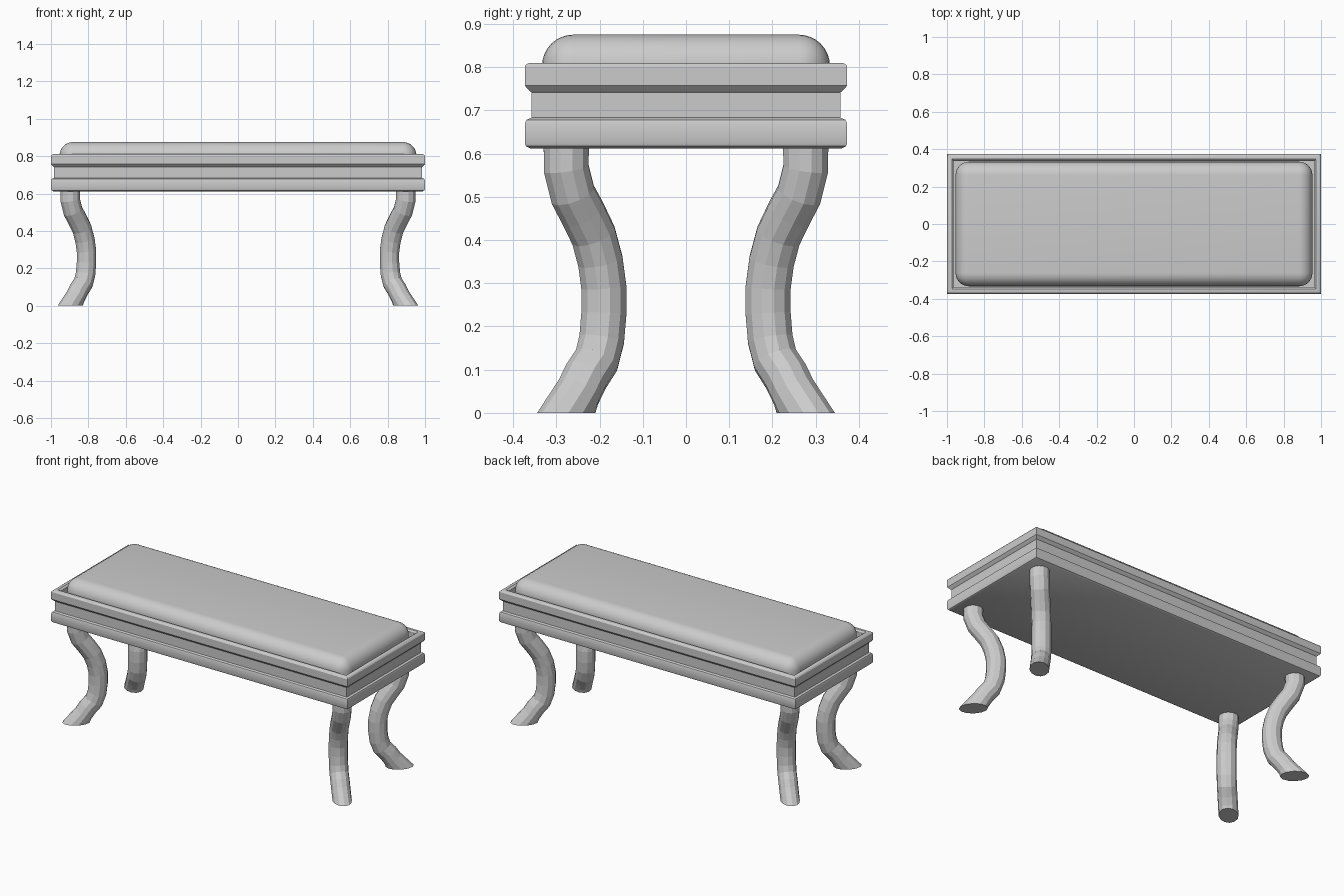
import bpy, bmesh, math
from mathutils import Vector

if "Cube" in bpy.data.objects:
    bpy.data.objects.remove(bpy.data.objects["Cube"])


def finish(bm, name, smooth=True):
    bmesh.ops.recalc_face_normals(bm, faces=bm.faces[:])
    me = bpy.data.meshes.new(name)
    bm.to_mesh(me)
    bm.free()
    ob = bpy.data.objects.new(name, me)
    bpy.context.collection.objects.link(ob)
    if smooth:
        bpy.ops.object.select_all(action='DESELECT')
        bpy.context.view_layer.objects.active = ob
        ob.select_set(True)
        bpy.ops.object.shade_smooth_by_angle(angle=math.radians(30))
    return ob


def loft(bm, rings):
    """Skin closed rings of points and cap both ends."""
    loops = [[bm.verts.new(p) for p in r] for r in rings]
    n = len(loops[0])
    for a, b in zip(loops, loops[1:]):
        for i in range(n):
            j = (i + 1) % n
            bm.faces.new((a[i], a[j], b[j], b[i]))
    bm.faces.new(loops[0])
    bm.faces.new(loops[-1])


# Seat frame: moulding profile (inset, z) carried round a rectangle
HX, HY = 1.0, 0.373
profile = [(0.012, 0.612), (0.003, 0.617), (0, 0.624), (0, 0.669),
           (0.004, 0.678), (0.016, 0.683), (0.016, 0.741),
           (0.011, 0.745), (0, 0.757), (0, 0.801), (0.003, 0.806),
           (0.010, 0.810), (0.026, 0.810), (0.032, 0.806),
           (0.036, 0.800), (0.036, 0.757)]
bm = bmesh.new()
loft(bm, [[(sx * (HX - i), sy * (HY - i), z)
           for sx, sy in ((-1, -1), (1, -1), (1, 1), (-1, 1))]
          for i, z in profile])
finish(bm, "seat_frame")

# Cushion: box with rounded top and vertical edges
bm = bmesh.new()
bmesh.ops.create_cube(bm, size=1)
z0, z1 = 0.73, 0.875
for v in bm.verts:
    v.co = Vector((v.co.x * 1.908, v.co.y * 0.666, z1 if v.co.z > 0 else z0))
edges = [e for e in bm.edges if max(v.co.z for v in e.verts) > 0.8]
bmesh.ops.bevel(bm, geom=edges, offset=0.072, segments=8, profile=0.5,
                affect='EDGES', clamp_overlap=True)
finish(bm, "cushion")

# Cabriole legs: tube bending in the diagonal plane, (diagonal shift, z)
path = [(0, 0.612), (0, 0.565), (-0.015, 0.505), (-0.038, 0.462),
        (-0.063, 0.41), (-0.079, 0.35), (-0.087, 0.29), (-0.087, 0.23),
        (-0.082, 0.17), (-0.070, 0.122), (-0.046, 0.085),
        (-0.028, 0.048), (0, 0)]
TOP_X, TOP_Y, R, SIDES = 0.897, 0.277, 0.054, 12


def leg(name, sx, sy):
    diag = Vector((sx, sy, 0)).normalized()
    side = Vector((-diag.y, diag.x, 0))
    up = Vector((0, 0, 1))
    pts = [Vector((sx * (TOP_X + t), sy * (TOP_Y + t), z)) for t, z in path]
    rings = []
    for k, p in enumerate(pts):
        if k == 0:
            n = diag * R
        elif k == len(pts) - 1:
            n = diag * 0.079          # foot is cut level with the floor
        else:
            tan = pts[k + 1] - pts[k - 1]
            tan.normalize()
            n = (diag - tan * diag.dot(tan)).normalized() * R
        rings.append([p + n * math.cos(a) + side * R * math.sin(a)
                      for a in (2 * math.pi * i / SIDES for i in range(SIDES))])
    bm = bmesh.new()
    loft(bm, rings)
    finish(bm, name, smooth=False)


for sx, lr in ((-1, "left"), (1, "right")):
    for sy, fb in ((-1, "front"), (1, "back")):
        leg(f"{fb}_{lr}_leg", sx, sy)
